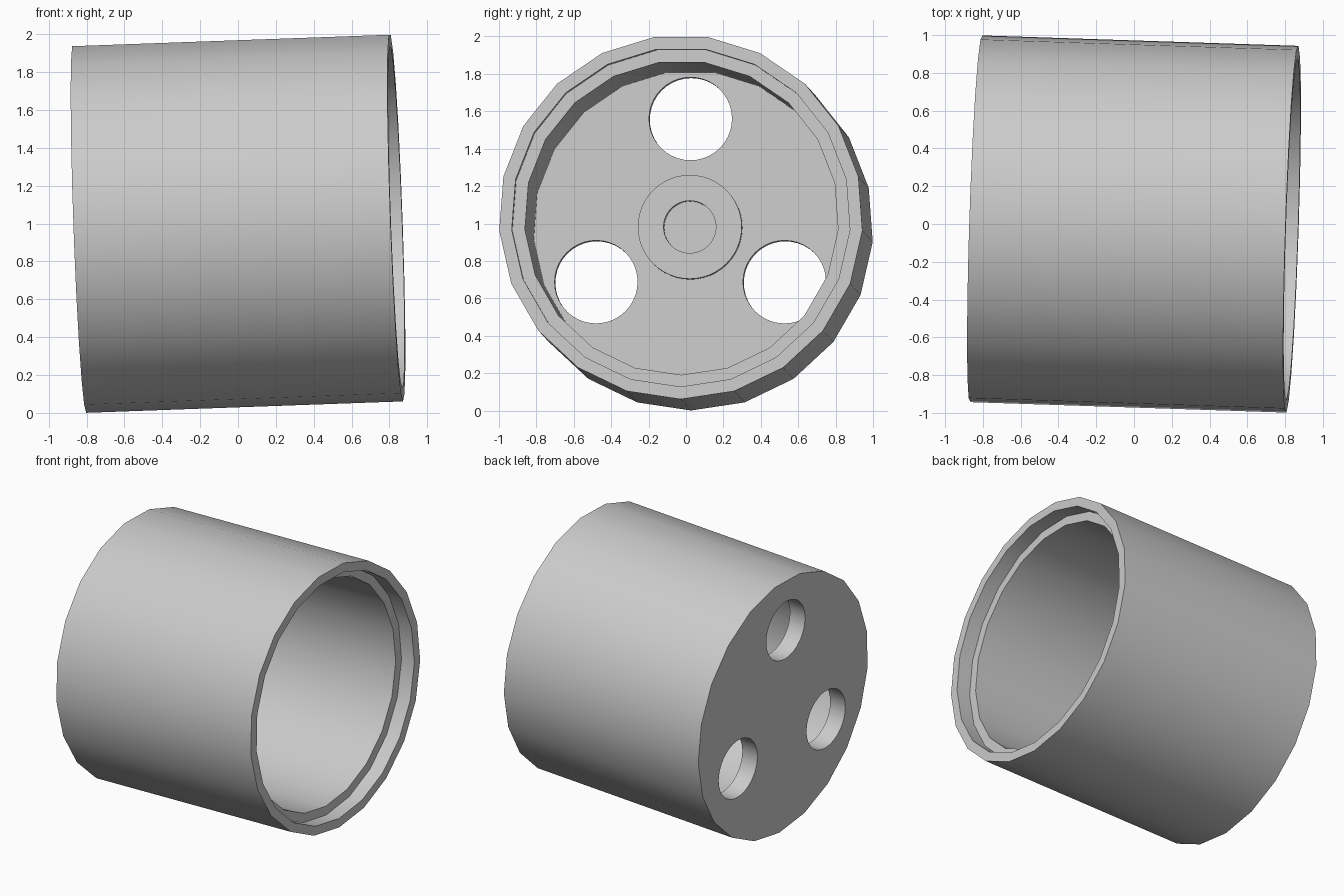
import bpy, bmesh, math
from mathutils import Euler, Matrix, Vector

cube = bpy.data.objects.get("Cube")
if cube:
    bpy.data.objects.remove(cube)

LENGTH, RADIUS, FLOOR = 1.675, 0.974, 0.13
BACK, OPEN = -LENGTH / 2, LENGTH / 2
INSIDE = BACK + FLOOR
TILT = Matrix.Translation((0, 0, 1.004)) @ Euler((0, -0.036, -0.033)).to_matrix().to_4x4()

grey = bpy.data.materials.new("light grey")
grey.use_nodes = True
colour = (0.6, 0.6, 0.6, 1)
grey.diffuse_color = colour
grey.node_tree.nodes["Principled BSDF"].inputs["Base Color"].default_value = colour


def lathe(name, profile, sides, closed=False, centre=(0, 0)):
    """Turn (x, radius) points around the x axis; a zero-width end becomes a cap."""
    bm = bmesh.new()
    rings = []
    for x, r in profile:
        ring = []
        for i in range(sides):
            a = 2 * math.pi * i / sides - math.pi / 2
            ring.append(bm.verts.new((x, centre[0] + r * math.cos(a), centre[1] + r * math.sin(a))))
        rings.append(ring)
    pairs = list(zip(rings, rings[1:]))
    if closed:
        pairs.append((rings[-1], rings[0]))
    else:
        bm.faces.new(rings[0])
        bm.faces.new(rings[-1])
    for a, b in pairs:
        for i in range(sides):
            j = (i + 1) % sides
            bm.faces.new((a[i], a[j], b[j], b[i]))
    bmesh.ops.recalc_face_normals(bm, faces=bm.faces)
    mesh = bpy.data.meshes.new(name)
    bm.to_mesh(mesh)
    bm.free()
    mesh.materials.append(grey)
    obj = bpy.data.objects.new(name, mesh)
    obj.matrix_world = TILT
    bpy.context.collection.objects.link(obj)
    return obj


def select_only(obj):
    bpy.ops.object.select_all(action='DESELECT')
    obj.select_set(True)
    bpy.context.view_layer.objects.active = obj


# Cup: outer wall, rim, stepped ledge, inner wall and floor
cup = lathe("cup", [(BACK, RADIUS), (OPEN, RADIUS), (OPEN, 0.907), (OPEN - 0.11, 0.907),
                    (OPEN - 0.11, 0.84), (INSIDE, 0.84)], 21)

# Three round holes through the floor
for k in range(3):
    a = math.radians(90 + 120 * k)
    spot = (0.582 * math.cos(a), 0.582 * math.sin(a))
    cutter = lathe("hole_cutter", [(BACK - 0.1, 0.222), (INSIDE + 0.1, 0.222)], 40, centre=spot)
    cutter.hide_render = True
    bpy.context.view_layer.update()
    mod = cup.modifiers.new("hole", 'BOOLEAN')
    mod.operation = 'DIFFERENCE'
    mod.solver = 'EXACT'
    mod.object = cutter
    select_only(cup)
    bpy.ops.object.modifier_apply(modifier=mod.name)
    bpy.data.objects.remove(cutter)

# Raised ring in the middle of the floor
boss = lathe("centre_boss", [(INSIDE - 0.02, 0.278), (INSIDE + 0.1, 0.278),
                             (INSIDE + 0.1, 0.14), (INSIDE - 0.02, 0.14)], 48, closed=True)

for obj in (cup, boss):
    select_only(obj)
    bpy.ops.object.shade_smooth_by_angle(angle=math.radians(30))
